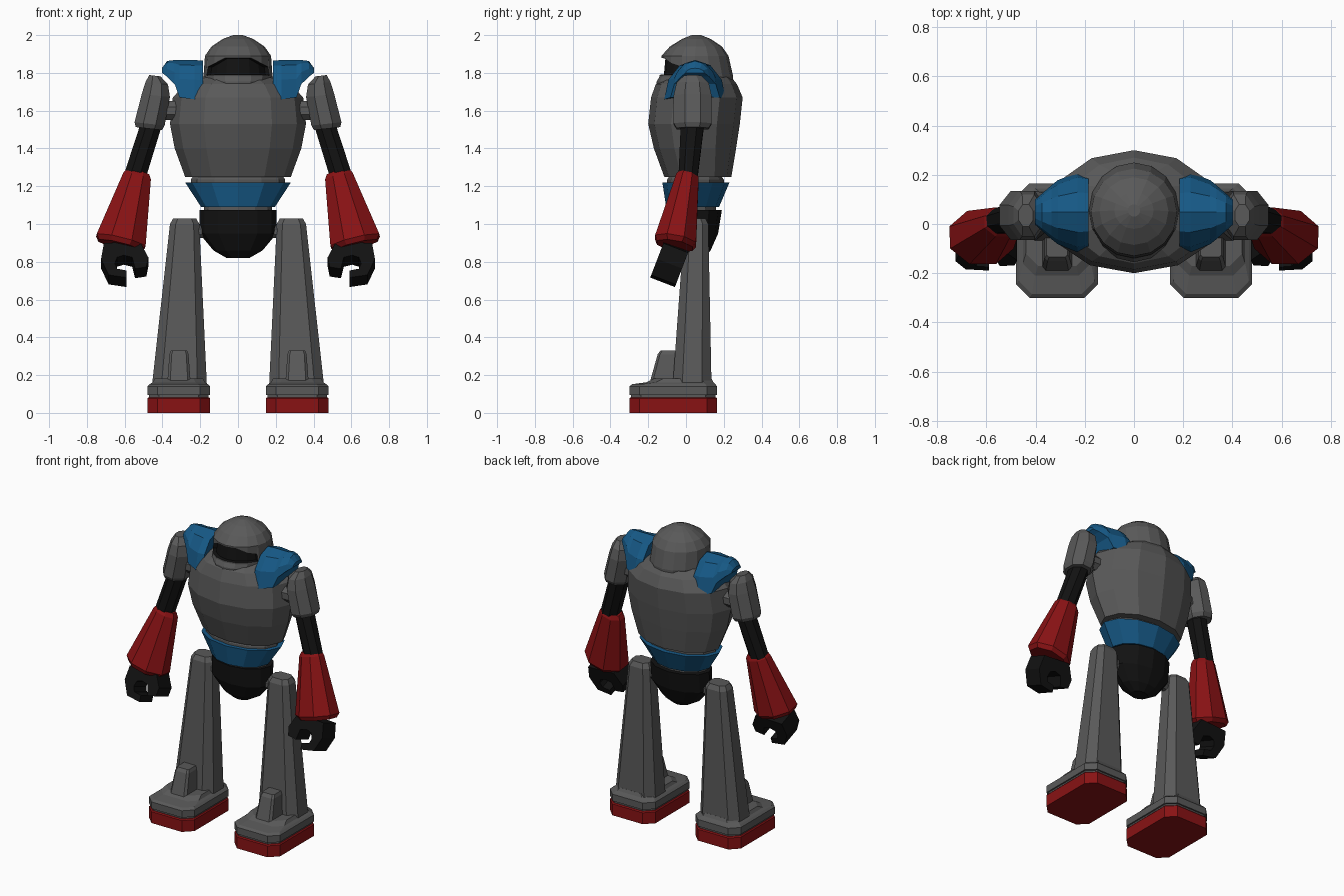
import bpy, bmesh
from math import sin, cos, pi, radians
from mathutils import Vector, Matrix

if "Cube" in bpy.data.objects:
    bpy.data.objects.remove(bpy.data.objects["Cube"])


def material(name, rgb):
    m = bpy.data.materials.new(name)
    m.use_nodes = True
    m.diffuse_color = (*rgb, 1)
    bsdf = m.node_tree.nodes["Principled BSDF"]
    bsdf.inputs["Base Color"].default_value = (*rgb, 1)
    bsdf.inputs["Roughness"].default_value = 0.7
    return m


GREY = material("steel grey", (0.1, 0.1, 0.1))
RED = material("dark red", (0.25, 0.006, 0.007))
BLUE = material("deep blue", (0.008, 0.1, 0.24))
BLACK = material("black", (0.006, 0.006, 0.006))


def finish(bm, name, *mats):
    bmesh.ops.recalc_face_normals(bm, faces=bm.faces[:])
    me = bpy.data.meshes.new(name)
    bm.to_mesh(me)
    bm.free()
    for m in mats:
        me.materials.append(m)
    ob = bpy.data.objects.new(name, me)
    bpy.context.collection.objects.link(ob)
    return ob


def loft(sections, side=1):
    """Skin a row of closed cross-sections and cap both ends."""
    bm = bmesh.new()
    rows = [[bm.verts.new((p[0] * side, p[1], p[2])) for p in s] for s in sections]
    for a, b in zip(rows, rows[1:]):
        for i in range(len(a)):
            j = (i + 1) % len(a)
            bm.faces.new((a[i], a[j], b[j], b[i]))
    bm.faces.new(rows[0])
    bm.faces.new(rows[-1])
    bmesh.ops.recalc_face_normals(bm, faces=bm.faces[:])
    return bm


def oval(z, rx, front, back, n=12):
    """Level ring with a vertex at the front."""
    mid, ry = (front + back) / 2, (back - front) / 2
    return [(rx * sin(2 * pi * i / n), mid - ry * cos(2 * pi * i / n), z) for i in range(n)]


def octagon(z, x0, x1, y0, y1, c):
    """Level rectangle with cut corners."""
    return [(x0 + c, y0, z), (x1 - c, y0, z), (x1, y0 + c, z), (x1, y1 - c, z),
            (x1 - c, y1, z), (x0 + c, y1, z), (x0, y1 - c, z), (x0, y0 + c, z)]


def limb(rings, n=8):
    """Rings (centre, half width, half depth) square to the limb's axis."""
    d = (Vector(rings[-1][0]) - Vector(rings[0][0])).normalized()
    u = Vector((0, 1, 0)).cross(d).normalized()
    v = d.cross(u)
    out = []
    for c, ru, rv in rings:
        k = 1 / cos(pi / n)
        ts = [2 * pi * (i + 0.5) / n for i in range(n)]
        out.append([Vector(c) + u * ru * k * cos(t) + v * rv * k * sin(t) for t in ts])
    return out


def arch(x, half, bottom, top, mid=0.048):
    """Half-round section across the shoulder."""
    return [(x, mid + half * cos(pi * i / 6), bottom + (top - bottom) * sin(pi * i / 6))
            for i in range(7)]


# Trunk
for name, mat, rings in (
    ("torso", GREY, [(1.25, .28, -.115, .24), (1.40, .335, -.17, .265), (1.53, .36, -.20, .285),
                     (1.67, .345, -.185, .30), (1.74, .28, -.16, .27), (1.79, .16, -.09, .23)]),
    ("waist", GREY, [(1.20, .25, -.10, .20), (1.235, .25, -.10, .20), (1.25, .24, -.09, .19)]),
    ("belt", BLUE, [(1.09, .195, -.105, .175), (1.22, .28, -.125, .23)]),
    ("hip_ring", GREY, [(1.06, .18, -.08, .16), (1.10, .18, -.08, .16)]),
    ("pelvis", BLACK, [(1.075, .205, -.09, .19), (.95, .205, -.08, .17),
                       (.86, .13, -.04, .13), (.82, .06, 0, .09)]),
):
    finish(loft([oval(*r) for r in rings]), name, mat)

# Helmet with a sunken visor
head_rings = [(1.66, .11, -.12, .20), (1.72, .155, -.155, .25), (1.755, .175, -.155, .25),
              (1.78, .183, -.14, .25), (1.89, .175, -.13, .225), (1.94, .14, -.085, .19),
              (1.98, .08, -.02, .13), (2.0, .025, .03, .08)]
bm = loft([oval(*r, n=16) for r in head_rings])
visor = []
for f in bm.faces:
    c = f.calc_center_median()
    if 1.8 < c.z < 1.87 and c.y < 0 and abs(c.x) < 0.16:
        visor.append(f)
bmesh.ops.inset_region(bm, faces=visor, thickness=0.01)
for v in {v for f in visor for v in f.verts}:
    if abs(v.co.x) > 0.115 and v.co.z > 1.84:
        v.co.z -= 0.03 if abs(v.co.x) < 0.145 else 0.05
walls = bmesh.ops.inset_region(bm, faces=visor, thickness=0.003, depth=-0.022)["faces"]
for f in visor + walls:
    f.material_index = 1
finish(bm, "helmet", GREY, BLACK)

# Open gripping hand outline, x and z
hand_outline = [(.71, .88), (.725, .79), (.685, .70), (.59, .685), (.59, .725), (.64, .735),
                (.652, .765), (.64, .80), (.605, .812), (.56, .80), (.545, .735),
                (.485, .745), (.475, .80), (.52, .89)]
tilt = Matrix.Rotation(radians(-21), 3, 'X')
pivot = Vector((0, -.09, .78))

for word, s in (("left", 1), ("right", -1)):
    # Shoulder and arm
    pad = [(.185, .155, 1.66, 1.865), (.23, .163, 1.66, 1.868), (.31, .13, 1.67, 1.868),
           (.335, .11, 1.74, 1.868), (.375, .075, 1.78, 1.863), (.403, .05, 1.80, 1.825)]
    finish(loft([arch(*a) for a in pad], s), word + "_shoulder_pad", BLUE)
    for part, mat, rings in (
        ("shoulder_joint", GREY, [((.30, .04, 1.60), .05, .05), ((.42, .04, 1.60), .05, .05)]),
        ("upper_arm", GREY, [((.44, .035, 1.785), .03, .045), ((.43, .035, 1.745), .06, .085),
                             ((.435, .035, 1.68), .075, .10), ((.468, .035, 1.53), .08, .10),
                             ((.472, .035, 1.505), .07, .085)]),
        ("elbow", BLACK, [((.455, .035, 1.54), .055, .062), ((.55, .01, 1.24), .058, .05)]),
        ("forearm", RED, [((.53, .012, 1.275), .06, .045), ((.535, .008, 1.25), .075, .06),
                          ((.62, -.055, .91), .133, .11), ((.626, -.06, .885), .115, .095)]),
        ("hip_peg", GREY, [((.16, .05, .96), .035, .035), ((.25, .05, .96), .035, .035)]),
    ):
        finish(loft(limb(rings), s), word + "_" + part, mat)
    faces = [[tilt @ (Vector((x, y, z)) - pivot) + pivot for x, z in hand_outline]
             for y in (-.16, -.02)]
    finish(loft(faces, s), word + "_hand", BLACK)

    # Leg and foot
    for part, mat, rings in (
        ("leg", GREY, [(.15, .165, .455, -.07, .135, .05), (1.0, .205, .36, -.008, .118, .03),
                       (1.03, .222, .343, .008, .102, .025)]),
        ("shin_block", GREY, [(.15, .25, .375, -.195, 0, .015), (.31, .262, .363, -.15, 0, .012),
                              (.33, .27, .355, -.135, 0, .01)]),
        ("foot", GREY, [(.095, .147, .48, -.30, .165, .055), (.14, .147, .48, -.30, .165, .055),
                        (.152, .16, .467, -.285, .155, .052), (.162, .175, .452, -.21, .145, .05),
                        (.182, .185, .44, -.17, .135, .05)]),
        ("foot_seam", GREY, [(.07, .157, .47, -.29, .155, .052), (.10, .157, .47, -.29, .155, .052)]),
        ("sole", RED, [(0, .147, .48, -.30, .165, .055), (.075, .147, .48, -.30, .165, .055),
                       (.082, .153, .474, -.294, .159, .053)]),
    ):
        finish(loft([octagon(*r) for r in rings], s), word + "_" + part, mat)
